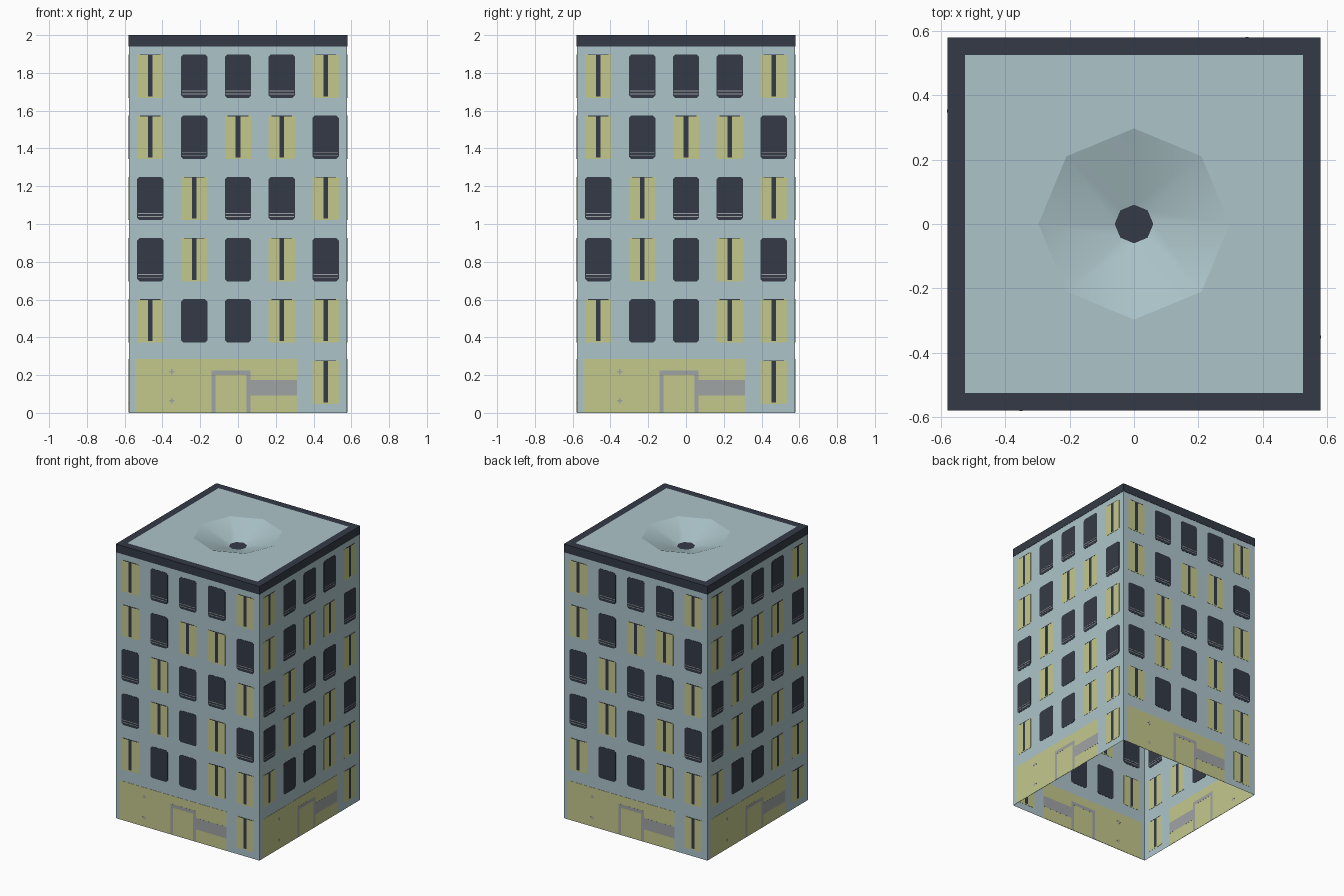
import bpy, bmesh
from math import pi, cos, sin
from mathutils import Matrix, Vector

if "Cube" in bpy.data.objects:
    bpy.data.objects.remove(bpy.data.objects["Cube"])


def material(name, rgb):
    m = bpy.data.materials.new(name)
    lin = [((c / 255 + 0.055) / 1.055) ** 2.4 for c in rgb]
    m.diffuse_color = (*lin, 1)
    m.use_nodes = True
    m.node_tree.nodes["Principled BSDF"].inputs["Base Color"].default_value = m.diffuse_color
    return m


PALE = material("pale blue wall", (172, 196, 201))
DARK = material("dark slate", (52, 58, 70))
YELLOW = material("muted yellow", (196, 200, 140))
GREY = material("mid grey", (160, 163, 164))
WALL = 0.578          # distance of each facade from the centre


def finish(bm, name, mats):
    bmesh.ops.recalc_face_normals(bm, faces=bm.faces)
    me = bpy.data.meshes.new(name)
    bm.to_mesh(me)
    bm.free()
    for m in mats:
        me.materials.append(m)
    ob = bpy.data.objects.new(name, me)
    bpy.context.collection.objects.link(ob)
    return ob


# Building shell: eight-point rings run up the wall, over the roof, into the funnel
def square(r, z):
    pts = []
    for i in range(8):
        c, s = cos(i * pi / 4), sin(i * pi / 4)
        k = r / max(abs(c), abs(s))
        pts.append((c * k, s * k, z))
    return pts


def octagon(r, z):
    return [(r * cos(i * pi / 4), r * sin(i * pi / 4), z) for i in range(8)]


bm = bmesh.new()
rings = [square(WALL, 0), square(WALL, 1.94), square(0.58, 1.94), square(0.58, 2),
         square(0.525, 2), octagon(0.297, 2), octagon(0.06, 1.92)]
slots = [0, 1, 1, 1, 0, 0]
rows = [[bm.verts.new(p) for p in ring] for ring in rings]
for k, slot in enumerate(slots):
    a, b = rows[k], rows[k + 1]
    for i in range(8):
        j = (i + 1) % 8
        f = bm.faces.new((a[i], a[j], b[j], b[i]))
        f.material_index = slot
        f.smooth = k == 5
drain = bm.faces.new(rows[-1])
drain.material_index = 1
finish(bm, "building_shell", [PALE, DARK])


# Thin plates set through the wall, so they show inside and outside
def plate(bm, x0, x1, z0, z1, t, cut=0.0):
    if cut:
        prof = [(x0 + cut, z0), (x1 - cut, z0), (x1, z0 + cut), (x1, z1 - cut),
                (x1 - cut, z1), (x0 + cut, z1), (x0, z1 - cut), (x0, z0 + cut)]
    else:
        prof = [(x0, z0), (x1, z0), (x1, z1), (x0, z1)]
    front = [bm.verts.new((x, -WALL - t, z)) for x, z in prof]
    back = [bm.verts.new((x, -WALL + t, z)) for x, z in prof]
    bm.faces.new(front)
    bm.faces.new(back[::-1])
    n = len(prof)
    for i in range(n):
        j = (i + 1) % n
        bm.faces.new((front[i], back[i], back[j], front[j]))


def four_sides(bm, name, mat):
    src = bm.verts[:] + bm.edges[:] + bm.faces[:]
    for k in (1, 2, 3):
        new = bmesh.ops.duplicate(bm, geom=src)["geom"]
        bmesh.ops.rotate(bm, cent=Vector(), matrix=Matrix.Rotation(k * pi / 2, 3, 'Z'),
                         verts=[v for v in new if isinstance(v, bmesh.types.BMVert)])
    finish(bm, name, [mat])


dark, lit, gaps, blinds = (bmesh.new() for _ in range(4))
COLS = (-0.464, -0.232, 0, 0.232, 0.464)
FLOORS = ("YDDDY", "YDYYD", "DYDDY", "DYDYD", "YDDYY", "    Y")
for r, floor in enumerate(FLOORS):
    z0 = 1.668 - 0.324 * r
    z1 = z0 + 0.23
    for c, (x, kind) in enumerate(zip(COLS, floor)):
        if kind == "D":
            plate(dark, x - 0.07, x + 0.07, z0, z1, 0.0015, 0.013)
            # blind lines near the sill
            if r < 3 or (r == 3 and c in (0, 4)):
                for h in (0.018, 0.034):
                    plate(blinds, x - 0.065, x + 0.065, z0 + h, z0 + h + 0.004, 0.002)
        elif kind == "Y":
            plate(lit, x - 0.07, x + 0.07, z0, z1, 0.0015, 0.006)
            # dark gap between the curtains, with a rail line on top
            plate(gaps, x - 0.012, x + 0.012, z0 + 0.008, z1 - 0.004, 0.002)
            plate(gaps, x - 0.055, x + 0.055, z1 - 0.004, z1, 0.002)
four_sides(dark, "dark_windows", DARK)
four_sides(lit, "curtained_windows", YELLOW)
four_sides(gaps, "curtain_gaps", DARK)
four_sides(blinds, "blind_lines", GREY)

# Ground floor shopfront
shop = bmesh.new()
plate(shop, -0.546, 0.313, 0.002, 0.285, 0.0015)
four_sides(shop, "shopfront", YELLOW)

# Door frame, side rail and small cross-shaped fixings
trim = bmesh.new()
plate(trim, -0.14, -0.118, 0.002, 0.2, 0.002)
plate(trim, 0.044, 0.066, 0.002, 0.2, 0.002)
plate(trim, -0.14, 0.066, 0.2, 0.225, 0.002)
plate(trim, 0.066, 0.313, 0.092, 0.175, 0.002)
for z in (0.065, 0.218):
    plate(trim, -0.366, -0.336, z - 0.004, z + 0.004, 0.002)
    plate(trim, -0.355, -0.347, z - 0.015, z + 0.015, 0.0022)
four_sides(trim, "door_frame_and_rail", GREY)
